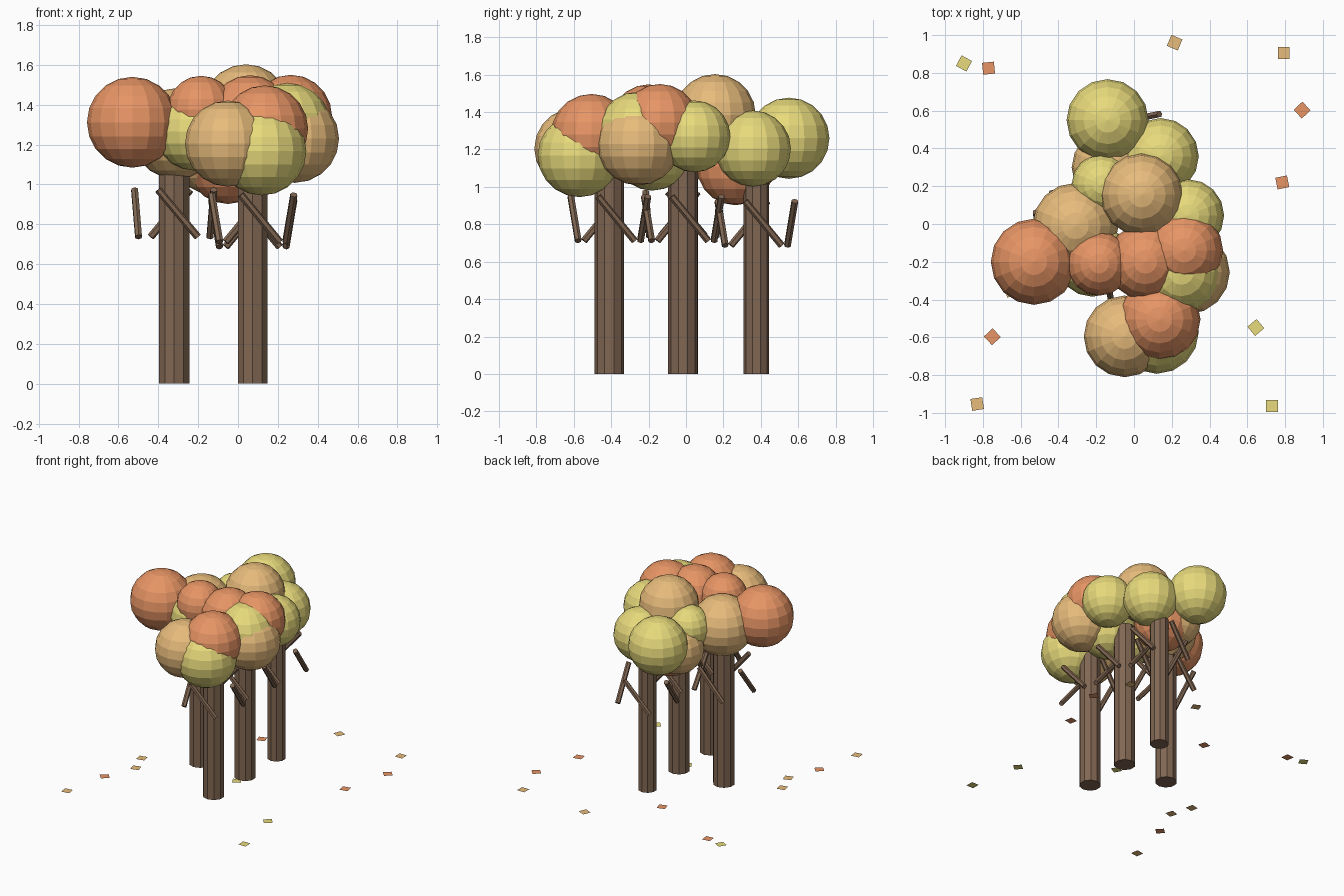
import bpy
from math import sin, cos, pi


def material(name, rgb):
    m = bpy.data.materials.new(name)
    m.diffuse_color = (*rgb, 1)
    return m


BARK = material("bark", (0.22, 0.135, 0.085))
MATS = {
    "R": material("leaf_red", (0.8, 0.3, 0.13)),
    "T": material("leaf_tan", (0.8, 0.5, 0.2)),
    "Y": material("leaf_yellow", (0.8, 0.7, 0.2)),
}


def finish(name, mat):
    ob = bpy.context.object
    ob.name = name
    ob.data.materials.append(mat)
    return ob


# Trees: trunk x, y, radius, top, branch height, branch turn
TREES = [
    (-0.32, -0.017, 0.080, 1.15, 0.855, 0.10),
    (0.074, -0.017, 0.079, 1.15, 0.83, 0.20),
    (0.074, 0.376, 0.069, 1.12, 0.805, 0.20),
    (0.074, -0.41, 0.079, 1.15, 0.83, 0.20),
]
for x, y, r, top, bz, turn in TREES:
    bpy.ops.mesh.primitive_cylinder_add(vertices=10, radius=r, depth=top,
                                        location=(x, y, top / 2))
    finish("trunk", BARK)
    # Four branches around the trunk, each leaning sideways
    for k in range(4):
        a = k * pi / 2 + turn
        bpy.ops.mesh.primitive_cylinder_add(
            vertices=6, radius=0.019, depth=0.31,
            location=(x + 0.19 * cos(a), y + 0.19 * sin(a), bz),
            rotation=(0.7, 0, a))
        finish("branch", BARK)

# Foliage balls: colour, x, y, z, radius
BALLS = [
    ("Y", -0.14, 0.55, 1.26, 0.217),
    ("Y", 0.14, 0.358, 1.205, 0.203),
    ("Y", -0.17, 0.21, 1.29, 0.16),
    ("T", 0.04, 0.155, 1.385, 0.218),
    ("T", -0.31, -0.01, 1.255, 0.228),
    ("R", -0.53, -0.2, 1.312, 0.228),
    ("Y", -0.22, -0.19, 1.265, 0.195),
    ("R", -0.185, -0.21, 1.375, 0.17),
    ("R", 0.06, -0.2, 1.345, 0.203),
    ("R", 0.265, -0.14, 1.343, 0.207),
    ("Y", 0.285, 0.045, 1.27, 0.192),
    ("T", 0.285, -0.255, 1.23, 0.222),
    ("Y", 0.25, -0.255, 1.292, 0.217),
    ("T", -0.05, -0.595, 1.205, 0.216),
    ("R", 0.135, -0.505, 1.28, 0.217),
    ("Y", 0.12, -0.57, 1.168, 0.223),
    ("R", -0.05, 0.265, 1.11, 0.208),
    ("Y", 0.1, -0.18, 1.19, 0.21),
    ("T", -0.13, 0.3, 1.15, 0.2),
]
for c, x, y, z, r in BALLS:
    bpy.ops.mesh.primitive_uv_sphere_add(segments=16, ring_count=10, radius=r,
                                         location=(x, y, z))
    finish("foliage", MATS[c])

# Fallen leaves: colour, x, y, turn
LEAVES = [
    ("Y", -0.9, 0.85, -0.5), ("R", -0.77, 0.825, 0.1), ("T", 0.215, 0.96, -0.4),
    ("T", 0.793, 0.905, 0.0), ("R", 0.89, 0.603, 0.75), ("R", 0.785, 0.22, 0.2),
    ("R", -0.75, -0.597, 0.75), ("Y", 0.645, -0.548, 0.7), ("T", -0.83, -0.953, 0.15),
    ("Y", 0.73, -0.963, 0.0), ("T", -0.65, -0.35, 0.3), ("T", -0.71, -0.19, 0.2),
    ("R", -0.19, 0.57, 0.3), ("Y", 0.07, -0.115, 0.5),
]
for c, x, y, a in LEAVES:
    bpy.ops.mesh.primitive_plane_add(size=0.063, location=(x, y, 0.003),
                                     rotation=(0, 0, a))
    finish("fallen_leaf", MATS[c])
